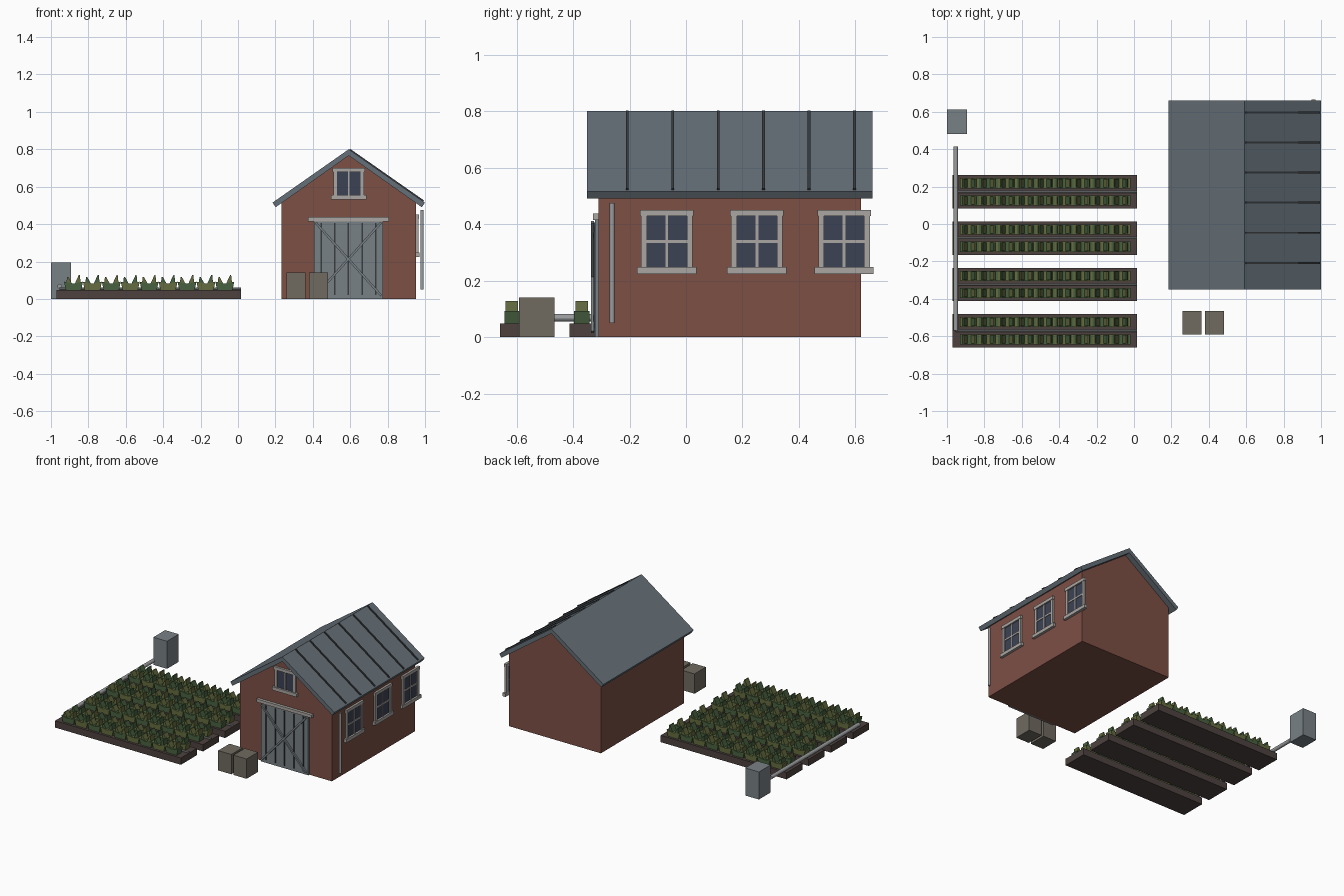
import bpy, bmesh, math
from mathutils import Vector, Matrix

if "Cube" in bpy.data.objects:
    bpy.data.objects.remove(bpy.data.objects["Cube"])


def material(name, r, g, b):
    m = bpy.data.materials.new(name)
    m.diffuse_color = (r, g, b, 1)
    m.use_nodes = True
    m.node_tree.nodes["Principled BSDF"].inputs["Base Color"].default_value = m.diffuse_color
    return m


BRICK = material("brick_red", 0.20, 0.08, 0.06)
ROOF = material("slate_metal", 0.13, 0.16, 0.185)
SEAM = material("dark_seam", 0.04, 0.045, 0.05)
DOOR = material("door_grey", 0.19, 0.22, 0.235)
TRIM = material("pale_trim", 0.40, 0.38, 0.36)
GLASS = material("window_glass", 0.045, 0.055, 0.09)
SOIL = material("soil", 0.075, 0.055, 0.05)
CRATE = material("crate_wood", 0.16, 0.145, 0.115)
PIPE = material("pipe_grey", 0.32, 0.33, 0.34)
LEAVES = [material("leaf_dark", 0.065, 0.12, 0.05),
          material("leaf_olive", 0.13, 0.15, 0.05)]


def finish(name, bm, *mats):
    bmesh.ops.recalc_face_normals(bm, faces=bm.faces[:])
    me = bpy.data.meshes.new(name)
    bm.to_mesh(me)
    bm.free()
    for m in mats:
        me.materials.append(m)
    ob = bpy.data.objects.new(name, me)
    bpy.context.collection.objects.link(ob)
    return ob


def add_box(bm, x0, x1, y0, y1, z0, z1):
    mat = Matrix.Translation(((x0 + x1) / 2, (y0 + y1) / 2, (z0 + z1) / 2))
    mat = mat @ Matrix.Diagonal((x1 - x0, y1 - y0, z1 - z0, 1))
    return bmesh.ops.create_cube(bm, size=1, matrix=mat)["verts"]


def box(name, dims, mat):
    bm = bmesh.new()
    add_box(bm, *dims)
    return finish(name, bm, mat)


def add_prism(bm, pts, y0, y1, mat_index=0):
    """Extrude an (x, z) profile along y."""
    a = [bm.verts.new((x, y0, z)) for x, z in pts]
    b = [bm.verts.new((x, y1, z)) for x, z in pts]
    faces = [bm.faces.new(a), bm.faces.new(b[::-1])]
    for i in range(len(pts)):
        j = (i + 1) % len(pts)
        faces.append(bm.faces.new((a[i], a[j], b[j], b[i])))
    for f in faces:
        f.material_index = mat_index


def prism(name, pts, y0, y1, mat):
    bm = bmesh.new()
    add_prism(bm, pts, y0, y1)
    return finish(name, bm, mat)


def tube(name, p, q, r, mat, sides=12):
    p, q = Vector(p), Vector(q)
    bm = bmesh.new()
    rot = (q - p).to_track_quat('Z', 'Y').to_matrix().to_4x4()
    bmesh.ops.create_cone(bm, cap_ends=True, segments=sides, radius1=r, radius2=r,
                          depth=(q - p).length,
                          matrix=Matrix.Translation((p + q) / 2) @ rot)
    return finish(name, bm, mat)


# Barn body
CX, HALF, FRONT, BACK = 0.592, 0.36, -0.31, 0.62
prism("barn_walls", [(CX - HALF, 0), (CX + HALF, 0), (CX + HALF, 0.515),
                     (CX, 0.772), (CX - HALF, 0.515)], FRONT, BACK, BRICK)

# Roof slabs, with raised seams on the right slope
for side, s in (("left", -1), ("right", 1)):
    prism("roof_" + side, [(CX, 0.8), (CX + s * 0.407, 0.515),
                           (CX + s * 0.391, 0.490), (CX, 0.766)], -0.35, 0.66, ROOF)
bm = bmesh.new()
for i in range(6):
    y = -0.208 + i * 0.161
    add_prism(bm, [(CX + 0.002, 0.797), (CX + 0.008, 0.802), (CX + 0.403, 0.526),
                   (CX + 0.396, 0.515)], y - 0.005, y + 0.005)
finish("roof_seams", bm, SEAM)

# Barn door: panel, grooves, cross braces, rail
box("door_panel", (0.406, 0.775, -0.322, FRONT, 0, 0.415), DOOR)
bm = bmesh.new()
for x in (0.444, 0.518, 0.590, 0.663, 0.737):
    add_box(bm, x - 0.004, x + 0.004, -0.328, -0.32, 0.02, 0.405)
finish("door_battens", bm, SEAM)
bm = bmesh.new()
length, tilt = math.hypot(0.35, 0.39), math.atan2(0.39, 0.35)
for s in (-1, 1):
    verts = add_box(bm, -length / 2, length / 2, -0.006, 0.006, -0.006, 0.006)
    bmesh.ops.transform(bm, verts=verts, matrix=Matrix.Translation((0.59, -0.331, 0.213))
                        @ Matrix.Rotation(s * tilt, 4, 'Y'))
finish("door_cross_braces", bm, DOOR)
box("door_rail", (0.374, 0.807, -0.33, FRONT, 0.415, 0.437), TRIM)


# Windows: u runs along the wall, d is the depth out of the wall
def window(name, wall, u, w, z0, z1, crossbar):
    def part(bm, u0, u1, d, a, b):
        if wall == "front":
            add_box(bm, u + u0, u + u1, FRONT - d, FRONT + 0.004, a, b)
        else:
            add_box(bm, CX + HALF - 0.004, CX + HALF + d, u + u0, u + u1, a, b)
    bm = bmesh.new()
    part(bm, -w, w, 0.005, z0, z1)
    finish(name + "_glass", bm, GLASS)
    bm = bmesh.new()
    for s in (-1, 1):
        a, b = sorted((s * (w - 0.004), s * (w + 0.016)))
        part(bm, a, b, 0.012, z0, z1)
    part(bm, -w - 0.020, w + 0.020, 0.015, z1 - 0.002, z1 + 0.02)
    part(bm, -w - 0.030, w + 0.030, 0.018, z0 - 0.022, z0 + 0.002)
    part(bm, -0.005, 0.005, 0.010, z0, z1)
    if crossbar:
        m = (z0 + z1) / 2
        part(bm, -w, w, 0.009, m - 0.005, m + 0.005)
    finish(name + "_frame", bm, TRIM)


window("gable_window", "front", CX, 0.066, 0.553, 0.680, False)
for i, y in enumerate((-0.068, 0.251, 0.560)):
    window("side_window_%d" % (i + 1), "side", y, 0.075, 0.246, 0.430, True)

# Downpipe at the front right corner
tube("downpipe", (0.984, -0.262, 0.05), (0.984, -0.262, 0.475), 0.009, PIPE)

# Crates by the door
for i, x in enumerate((0.259, 0.379)):
    box("crate_%d" % (i + 1), (x, x + 0.103, -0.592, -0.465, 0, 0.14), CRATE)

# Vegetable beds with drip lines and two rows of plants each
X0, X1, COUNT = -0.93, -0.02, 9
STEP = (X1 - X0) / COUNT
for n in range(4):
    cy = 0.172 - n * 0.2475
    box("bed_%d" % (n + 1), (-0.97, 0.015, cy - 0.089, cy + 0.089, 0, 0.048), SOIL)
    tube("drip_line_%d" % (n + 1), (-0.955, cy, 0.054), (0.015, cy, 0.054), 0.006, PIPE, 8)
    for row, dy in enumerate((-0.046, 0.046)):
        y = cy + dy
        bm = bmesh.new()
        for i in range(COUNT):
            x, c = X0 + (i + 0.5) * STEP, (i + row) % 2
            h = STEP / 2
            # low outer foliage, then two pointed leaves leaning outwards
            add_prism(bm, [(x - h * 0.8, 0.045), (x + h * 0.8, 0.045), (x + h, 0.092),
                           (x, 0.082), (x - h, 0.092)], y - 0.027, y + 0.027, c)
            for s, top in ((-1, 0.118), (1, 0.127)):
                add_prism(bm, [(x + s * 0.002, 0.07), (x + s * 0.040, 0.07),
                               (x + s * 0.034, top), (x + s * 0.028, top)],
                          y - 0.022, y + 0.022, 1 - c)
        finish("plants_bed_%d_row_%d" % (n + 1, row + 1), bm, *LEAVES)

# Water supply: main pipe and tank
tube("main_pipe", (-0.953, -0.57, 0.068), (-0.953, 0.415, 0.068), 0.013, PIPE)
box("water_tank", (-1.0, -0.893, 0.482, 0.613, 0, 0.195), DOOR)
